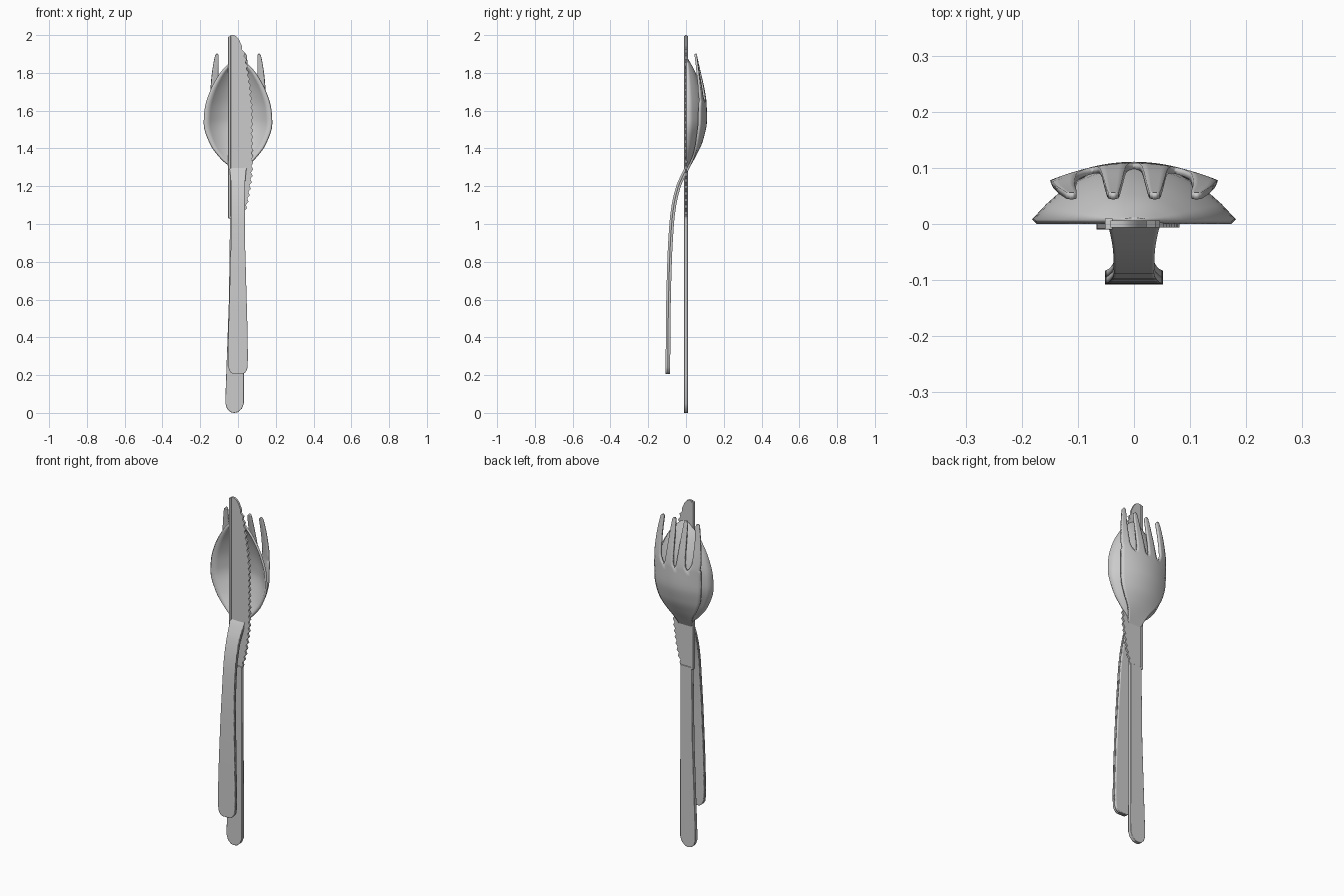
import bpy, bmesh, math

if "Cube" in bpy.data.objects:
    bpy.data.objects.remove(bpy.data.objects["Cube"])


def curve(keys):
    """Smooth (monotone) interpolation through (z, value) keys."""
    def f(z):
        if z <= keys[0][0]:
            return keys[0][1]
        if z >= keys[-1][0]:
            return keys[-1][1]
        i = max(k for k in range(len(keys) - 1) if keys[k][0] <= z)

        def sec(k):
            return (keys[k + 1][1] - keys[k][1]) / (keys[k + 1][0] - keys[k][0])

        def slope(k):
            if k == 0 or k == len(keys) - 1:
                return sec(0 if k == 0 else k - 1)
            a, b = sec(k - 1), sec(k)
            return 0 if a * b <= 0 else 2 * a * b / (a + b)
        (z0, v0), (z1, v1) = keys[i], keys[i + 1]
        h = z1 - z0
        t = (z - z0) / h
        return (v0 * (1 + 2 * t) * (1 - t) ** 2 + slope(i) * h * t * (1 - t) ** 2
                + v1 * t * t * (3 - 2 * t) + slope(i + 1) * h * t * t * (t - 1))
    return f


def add_sheet(bm, width_keys, y_of, centre=lambda z: 0, cols=14, sub=4):
    """Grid strip running up z; half width from keys, y from a function of x, z, u."""
    width = curve(width_keys)
    zs = [a[0] + (b[0] - a[0]) * k / sub for a, b in zip(width_keys, width_keys[1:]) for k in range(sub)]
    zs.append(width_keys[-1][0])
    rows = []
    for z in zs:
        row = []
        for c in range(cols + 1):
            u = -1 + 2 * c / cols
            x = centre(z) + u * width(z)
            row.append(bm.verts.new((x, y_of(x, z, u), z)))
        rows.append(row)
    for r, s in zip(rows, rows[1:]):
        for c in range(cols):
            bm.faces.new((r[c], s[c], s[c + 1], r[c + 1]))


def finish(bm, name, angle, thickness=0, bevel=0):
    me = bpy.data.meshes.new(name)
    bm.to_mesh(me)
    bm.free()
    ob = bpy.data.objects.new(name, me)
    bpy.context.collection.objects.link(ob)
    if thickness:
        m = ob.modifiers.new("thickness", 'SOLIDIFY')
        m.thickness, m.offset = thickness, 1
    if bevel:
        m = ob.modifiers.new("bevel", 'BEVEL')
        m.width, m.segments, m.limit_method = bevel, 2, 'ANGLE'
    bpy.ops.object.select_all(action='DESELECT')
    bpy.context.view_layer.objects.active = ob
    ob.select_set(True)
    bpy.ops.object.shade_smooth_by_angle(angle=math.radians(angle))
    return ob


def plate(name, outline, y0, y1, bevel=0):
    """Flat prism from an (x, z) outline."""
    bm = bmesh.new()
    face = bm.faces.new([bm.verts.new((x, y0, z)) for x, z in outline])
    new = bmesh.ops.extrude_face_region(bm, geom=[face])["geom"]
    bmesh.ops.translate(bm, vec=(0, y1 - y0, 0), verts=[g for g in new if isinstance(g, bmesh.types.BMVert)])
    bmesh.ops.recalc_face_normals(bm, faces=bm.faces)
    return finish(bm, name, 30, bevel=bevel)


# Shared handle outline and bend
HANDLE = [(.205, .024), (.215, .039), (.24, .05), (.3, .052), (.7, .043), (1.0, .036), (1.2, .037), (1.29, .044)]
BEND = [(.205, -.108), (.5, -.106), (.8, -.099), (1.0, -.088), (1.1, -.076), (1.2, -.052), (1.26, -.026), (1.31, 0)]
T = .012

# Spoon: handle and bowl in one sheet
bend = curve(BEND)
depth = curve([(1.29, 0), (1.31, .003), (1.38, .040), (1.45, .068), (1.55, .093), (1.62, .089), (1.7, .073), (1.8, .038), (1.87, 0)])
bowl = [(1.31, .05), (1.345, .082), (1.425, .14), (1.53, .173), (1.6, .169), (1.69, .144), (1.79, .09), (1.84, .047), (1.862, .022), (1.87, .004)]
bm = bmesh.new()
add_sheet(bm, HANDLE + bowl, lambda x, z, u: bend(z) + depth(z) * (1 - abs(u) ** 2.2))
finish(bm, "spoon", 40, thickness=T)

# Fork: nested behind the spoon, body plus four tines
spine = curve([(z, y + T) for z, y in BEND] + [(1.38, .05), (1.45, .08), (1.55, .099), (1.64, .097), (1.7, .089), (1.8, .067), (1.9, .044)])
arch = curve([(1.31, 0), (1.38, 1.2), (1.45, 1.6), (1.55, 1.7), (1.65, 1.4), (1.9, 0)])


def fork_y(x, z, u):
    return spine(z) - arch(z) * x * x


bm = bmesh.new()
add_sheet(bm, HANDLE + [(1.31, .05), (1.35, .07), (1.4, .105), (1.46, .132), (1.53, .143), (1.64, .145)], fork_y, cols=16)
TINE = [(1.64, .03625), (1.655, .027), (1.69, .0225), (1.78, .017), (1.87, .0115), (1.892, .009), (1.9, .003)]
for side in (-1, 1):
    for path in ([(1.64, .03625), (1.9, .037)], [(1.64, .10875), (1.69, .122), (1.78, .121), (1.9, .111)]):
        mid = curve(path)
        add_sheet(bm, TINE, fork_y, lambda z: side * mid(z), cols=4)
bmesh.ops.remove_doubles(bm, verts=bm.verts, dist=.0005)
finish(bm, "fork", 40, thickness=T)

# Knife handle
plate("knife_handle", [(-.04, .004), (-.02, 0), (0, .004), (.02, .022), (.031, .05), (.031, .2), (.03, 1.04),
                       (-.042, 1.04), (-.048, .6), (-.066, .1), (-.067, .05), (-.058, .022)], -.01, .01, .002)

# Knife spine: full thickness rib along the back of the blade
plate("knife_spine", [(-.052, 1.03), (-.038, 1.03), (-.038, 1.995), (-.052, 1.992)], -.01, .01, .002)

# Knife blade: thin plate with a serrated edge
edge = curve([(1.03, .03), (1.06, .04), (1.1, .052), (1.2, .070), (1.3, .081), (1.58, .081), (1.7, .072), (1.8, .058), (1.9, .040), (1.94, .022)])
blade = [(-.042, 1.03), (.03, 1.03)]
teeth = 26
for i in range(teeth * 2 + 1):
    z = 1.05 + (1.94 - 1.05) * i / (teeth * 2)
    blade.append((edge(z) - (.011 if i % 2 else 0), z))
blade += [(.006, 1.975), (-.008, 1.993), (-.022, 2.0), (-.042, 1.999)]
plate("knife_blade", blade, -.006, .006)
